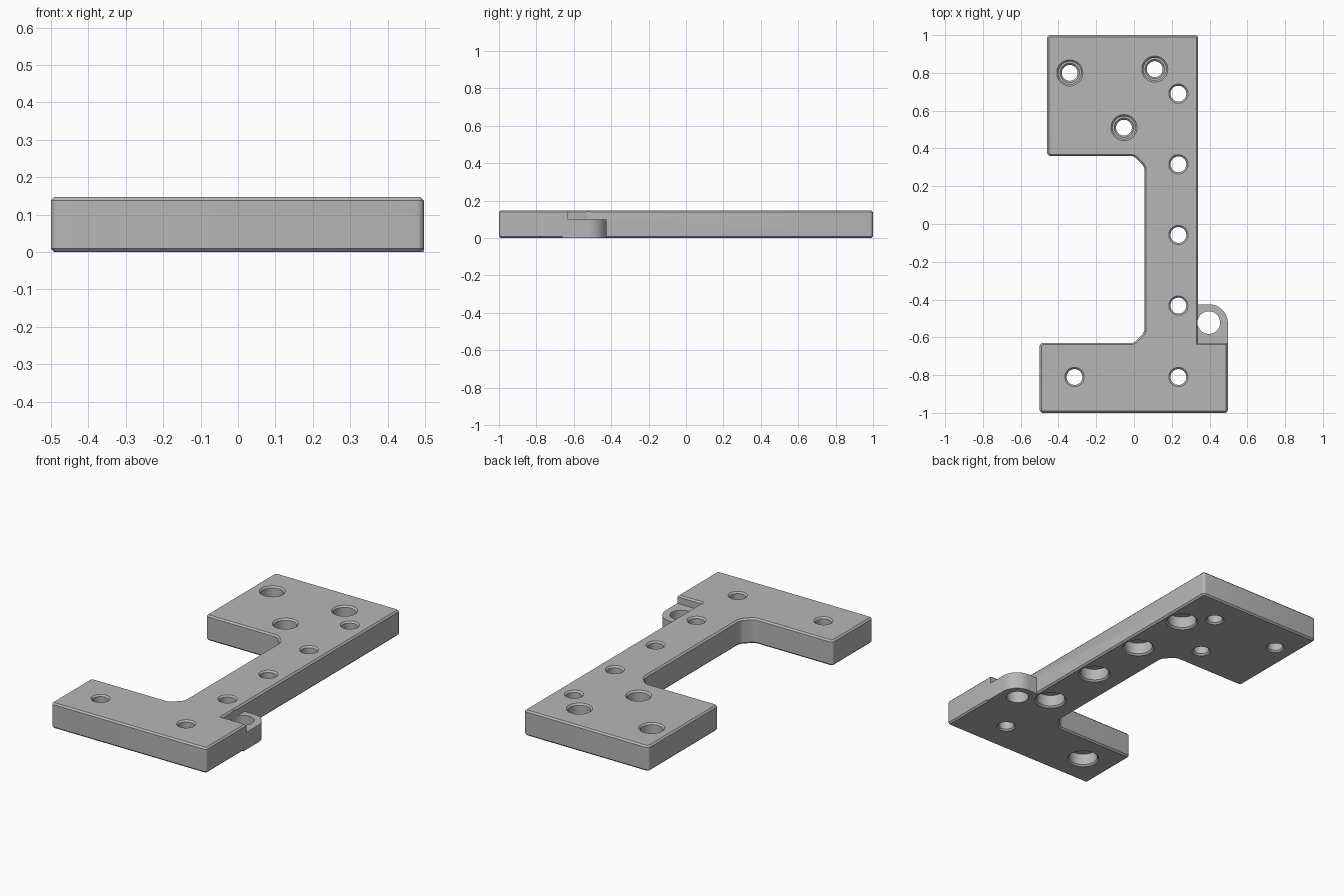
import bpy, bmesh
from math import sin, cos, pi, radians

if "Cube" in bpy.data.objects:
    bpy.data.objects.remove(bpy.data.objects["Cube"])

H = 0.147        # plate thickness
CH = 0.009       # edge chamfer

grey = bpy.data.materials.new("plain grey")
grey.use_nodes = True
grey.diffuse_color = (0.47, 0.47, 0.47, 1)
grey.node_tree.nodes["Principled BSDF"].inputs["Base Color"].default_value = grey.diffuse_color


def finish(bm, name):
    bmesh.ops.recalc_face_normals(bm, faces=bm.faces)
    mesh = bpy.data.meshes.new(name)
    bm.to_mesh(mesh)
    bm.free()
    mesh.materials.append(grey)
    obj = bpy.data.objects.new(name, mesh)
    bpy.context.collection.objects.link(obj)
    return obj


def prism(name, outline, height, sharp=(), radius=0, chamfer=0):
    """Extruded outline with rounded corners and chamfered rims."""
    bm = bmesh.new()
    base = bm.faces.new([bm.verts.new((x, y, 0)) for x, y in outline])
    top = bmesh.ops.extrude_face_region(bm, geom=[base], use_keep_orig=True)
    for v in top["geom"]:
        if isinstance(v, bmesh.types.BMVert):
            v.co.z = height
    bmesh.ops.recalc_face_normals(bm, faces=bm.faces)
    if radius:
        corners = [e for e in bm.edges
                   if abs(e.verts[0].co.z - e.verts[1].co.z) > height / 2
                   and not any((e.verts[0].co.xy - s).length < 0.001 for s in map(Vector, sharp))]
        bmesh.ops.bevel(bm, geom=corners, offset=radius, segments=5, profile=0.5, affect='EDGES')
    if chamfer:
        rims = [e for e in bm.edges if abs(e.verts[0].co.z - e.verts[1].co.z) < 0.001]
        bmesh.ops.bevel(bm, geom=rims, offset=chamfer, segments=1, profile=0.5, affect='EDGES')
    return finish(bm, name)


def bore(name, x, y, profile, sides=40):
    """Hole cutter turned from (radius, z) pairs, lowest first."""
    bm = bmesh.new()
    rings = [[bm.verts.new((x + r * cos(2 * pi * i / sides), y + r * sin(2 * pi * i / sides), z))
              for i in range(sides)] for r, z in profile]
    for a, b in zip(rings, rings[1:]):
        for i in range(sides):
            j = (i + 1) % sides
            bm.faces.new((a[i], a[j], b[j], b[i]))
    bm.faces.new(rings[0][::-1])
    bm.faces.new(rings[-1])
    return finish(bm, name)


def apply_boolean(target, tool, operation):
    mod = target.modifiers.new("cut", 'BOOLEAN')
    mod.operation, mod.solver, mod.object = operation, 'EXACT', tool
    bpy.context.view_layer.objects.active = target
    bpy.ops.object.modifier_apply(modifier=mod.name)
    bpy.data.objects.remove(tool)


from mathutils import Vector

# Main plate: wide foot, narrow neck, broad head
outline = [(-0.5, -1), (0.497, -1), (0.497, -0.63), (0.34, -0.63), (0.34, 1), (-0.46, 1),
           (-0.46, 0.36), (0, 0.36), (0.055, 0.305), (0.055, -0.575), (0, -0.63), (-0.5, -0.63)]
plate = prism("mounting_plate", outline, H, sharp=[(0.34, -0.63), (0.497, -0.63)],
              radius=0.018, chamfer=CH)

# Lower side tab with a rounded outer corner
arc = [(0.397 + 0.1 * cos(radians(a)), -0.525 + 0.1 * sin(radians(a))) for a in range(0, 91, 6)]
tab = prism("side_tab", [(0.3, -0.66), (0.497, -0.66)] + arc + [(0.3, -0.425)], 0.1)
apply_boolean(plate, tab, 'UNION')

# Hole profiles
R, E = 0.042, 0.009
low, high = -0.01, H + 0.01
foot = [(R + E + 0.01, low), (R, E)]
rim = [(R, H - E), (R + E + 0.01, high)]
plain = foot + rim
top_seat = foot + [(R, 0.064), (R + E, 0.073), (0.06, 0.073), (0.06, H - E), (0.079, high)]
bottom_seat = [(0.097, low), (0.078, E), (0.078, 0.075), (R, 0.075)] + rim

holes = [(0.235, -0.81, plain)]
holes += [(0.235, 0.69 - 0.374 * i, bottom_seat) for i in range(4)]
holes += [(-0.315, -0.81, bottom_seat)]
holes += [(x, y, top_seat) for x, y in ((-0.34, 0.8), (0.11, 0.82), (-0.053, 0.51))]
holes += [(0.396, -0.522, [(0.06, low), (0.06, high)])]
for x, y, profile in holes:
    apply_boolean(plate, bore("hole_cutter", x, y, profile), 'DIFFERENCE')

# Smooth bores and rounded corners, crisp chamfers
bpy.ops.object.select_all(action='DESELECT')
plate.select_set(True)
bpy.context.view_layer.objects.active = plate
bpy.ops.object.shade_smooth_by_angle(angle=radians(25))
